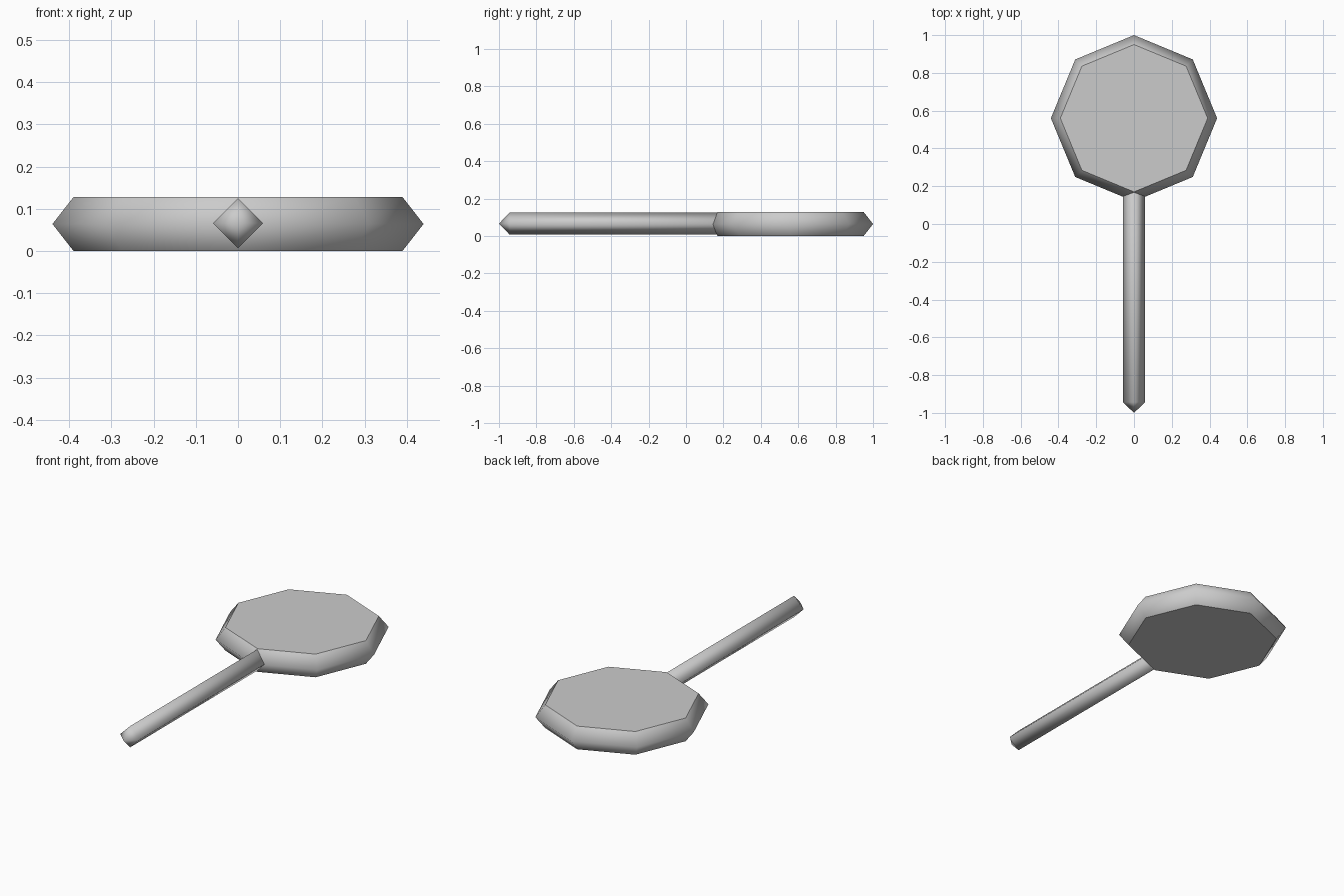
import bpy
from math import pi
from mathutils import Matrix, Vector

cube = bpy.data.objects.get("Cube")
if cube:
    bpy.data.objects.remove(cube, do_unlink=True)
import bmesh

# Single flat grey
grey = bpy.data.materials.new("light_grey")
grey.use_nodes = True
grey.diffuse_color = (0.6, 0.6, 0.6, 1)
grey.node_tree.nodes["Principled BSDF"].inputs["Base Color"].default_value = (0.6, 0.6, 0.6, 1)


def lathe(name, sides, profile, matrix):
    """Stack polygon rings (radius, height) along local z; zero radius makes a tip."""
    bm = bmesh.new()
    rings = []
    for radius, height in profile:
        count = sides if radius else 1
        rings.append([bm.verts.new(Matrix.Rotation(2 * pi * i / sides, 3, "Z") @ Vector((radius, 0, height)))
                      for i in range(count)])
    for low, high in zip(rings, rings[1:]):
        for i in range(sides):
            j = (i + 1) % sides
            quad = [low[i % len(low)], low[j % len(low)], high[j % len(high)], high[i % len(high)]]
            bm.faces.new(list(dict.fromkeys(quad))).smooth = True
    # Flat end caps with crisp rims
    for ring in (rings[0], rings[-1]):
        if len(ring) > 1:
            cap = bm.faces.new(ring)
            for edge in cap.edges:
                edge.smooth = False
    bmesh.ops.recalc_face_normals(bm, faces=bm.faces)
    mesh = bpy.data.meshes.new(name)
    bm.to_mesh(mesh)
    bm.free()
    mesh.transform(matrix)
    mesh.materials.append(grey)
    obj = bpy.data.objects.new(name, mesh)
    bpy.context.collection.objects.link(obj)
    return obj


# Eight-sided disc with a rim that comes to a ridge
lathe("candy_disc", 8, [(0.39, 0), (0.44, 0.064), (0.39, 0.128)],
      Matrix.Translation((0, 0.56, 0)))

# Square stick set on its corner, pointed at the front
lathe("stick", 4, [(0, -1), (0.059, -0.943), (0.059, 0.17), (0, 0.225)],
      Matrix.Translation((0, 0, 0.066)) @ Matrix.Rotation(-pi / 2, 4, "X"))
